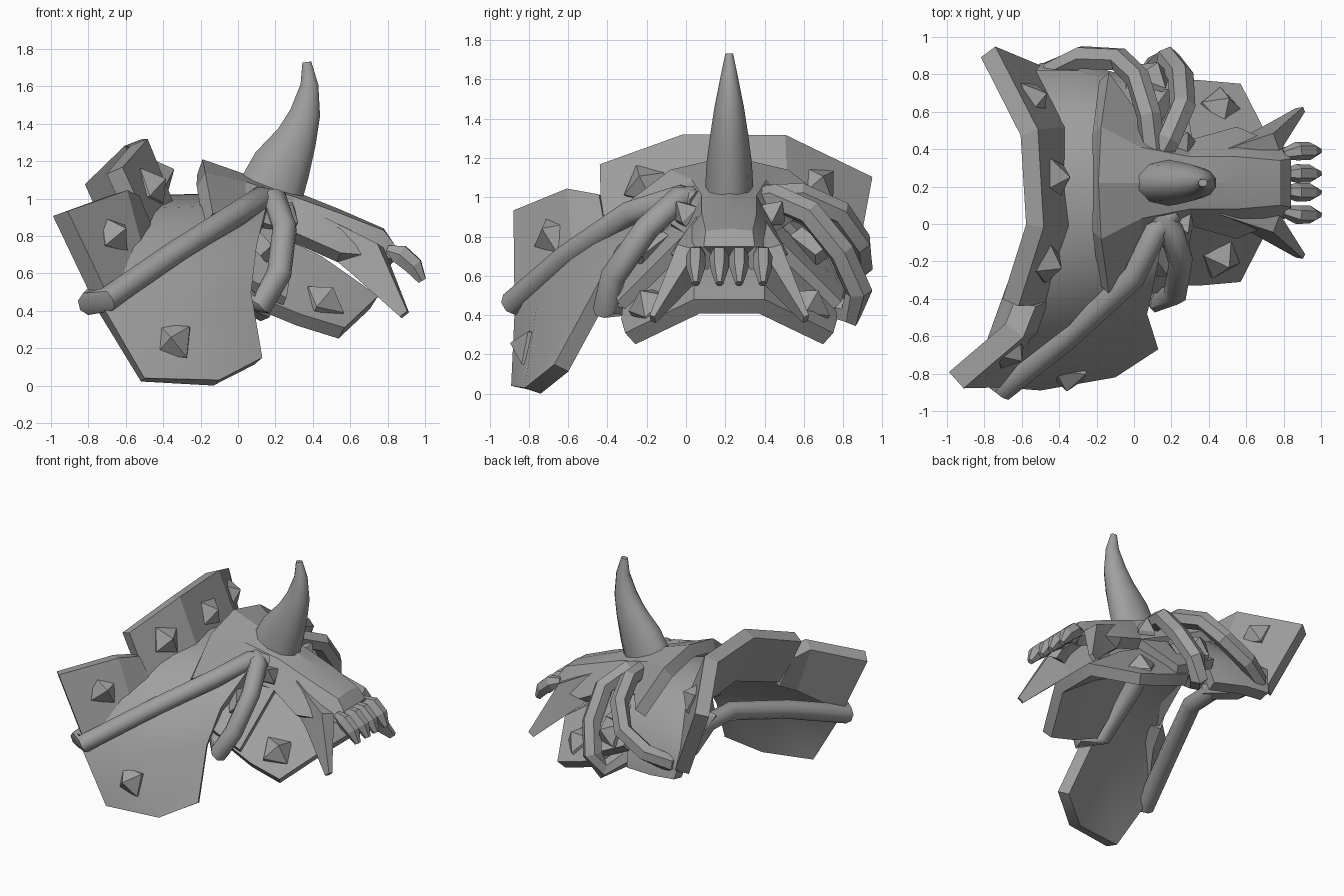
import bpy, bmesh, math
from mathutils import Vector

if "Cube" in bpy.data.objects:
    bpy.data.objects.remove(bpy.data.objects["Cube"])

MID = 0.22  # y of the skull's symmetry plane
grey = bpy.data.materials.new("dull_grey_metal")
grey.diffuse_color = (0.35, 0.35, 0.35, 1)
grey.use_nodes = True
grey.node_tree.nodes["Principled BSDF"].inputs["Base Color"].default_value = grey.diffuse_color


def finish(name, bm, thick=0, offset=-1, angle=30):
    """Turn a bmesh into an object, thicken it and shade it."""
    me = bpy.data.meshes.new(name)
    bm.to_mesh(me)
    bm.free()
    me.materials.append(grey)
    ob = bpy.data.objects.new(name, me)
    bpy.context.collection.objects.link(ob)
    bpy.ops.object.select_all(action='DESELECT')
    ob.select_set(True)
    bpy.context.view_layer.objects.active = ob
    if thick:
        m = ob.modifiers.new("thickness", 'SOLIDIFY')
        m.thickness, m.offset, m.use_even_offset = thick, offset, True
        bpy.ops.object.modifier_apply(modifier=m.name)
    bpy.ops.object.shade_smooth_by_angle(angle=math.radians(angle))
    return ob


def sheet(name, rows, thick, offset=-1, angle=30):
    """Plate lofted through rows of points, outer side up."""
    bm = bmesh.new()
    g = [[bm.verts.new(p) for p in r] for r in rows]
    for a, b in zip(g, g[1:]):
        for i in range(len(a) - 1):
            bm.faces.new((a[i], a[i + 1], b[i + 1], b[i]))
    bm.normal_update()
    if sum(f.normal.z * f.calc_area() for f in bm.faces) < 0:
        bmesh.ops.reverse_faces(bm, faces=bm.faces[:])
    return finish(name, bm, thick, offset, angle)


def tube(name, pts, radii, sides=8, angle=30, up=(0, 1, 0)):
    """Closed tube along a path; radii are (across, side) pairs."""
    bm = bmesh.new()
    pts = [Vector(p) for p in pts]
    rings, u = [], Vector(up)
    for i, p in enumerate(pts):
        d = (pts[min(i + 1, len(pts) - 1)] - pts[max(i - 1, 0)]).normalized()
        u = (u - d * u.dot(d)).normalized()
        v = d.cross(u)
        a, b = radii[i]
        ring = []
        for k in range(sides):
            t = 2 * math.pi * (k + 0.5) / sides
            ring.append(bm.verts.new(p + v * a * math.cos(t) + u * b * math.sin(t)))
        rings.append(ring)
    for r, s in zip(rings, rings[1:]):
        for k in range(sides):
            n = (k + 1) % sides
            bm.faces.new((r[k], r[n], s[n], s[k]))
    bm.faces.new(rings[0])
    bm.faces.new(rings[-1])
    bmesh.ops.recalc_face_normals(bm, faces=bm.faces[:])
    return finish(name, bm, angle=angle)


def spike(name, pos, normal, size=0.12, height=0.085):
    """Four-sided stud, sunk a little into its plate."""
    n = Vector(normal).normalized()
    p = Vector(pos)
    tube(name, [p - n * 0.03, p, p + n * height],
         [(size, size), (size, size), (0.004, 0.004)], 4, 10, (0.1, 0.2, 1))


def flip(p):
    return (p[0], 2 * MID - p[1], p[2])


def arched(name, half, thick):
    """Plate mirrored across the skull's symmetry plane."""
    sheet(name, half + [[flip(p) for p in r] for r in reversed(half)], thick, angle=10)


# Shoulder shell arching from the long front flap to the back
sheet("shoulder_shell", [
    [(-.50, -.89, .04), (-.10, -.82, .03), (.13, -.67, .15)],
    [(-.75, -.87, .47), (-.30, -.76, .45), (.07, -.48, .50)],
    [(-.60, -.60, .78), (-.25, -.52, .77), (.10, -.35, .75)],
    [(-.42, -.25, .95), (-.15, -.20, .96), (.15, -.10, .95)],
    [(-.37, .20, 1.02), (-.10, .20, 1.03), (.20, .20, 1.03)],
    [(-.42, .55, .95), (-.15, .55, .95), (.12, .50, .90)],
    [(-.55, .82, .72), (-.30, .82, .68), (-.02, .75, .65)],
    [(-.50, .86, .50), (-.30, .86, .48), (-.06, .80, .45)]], .09, angle=40)

# Collar: long bent back plate and a smaller front plate
sheet("collar_back", [
    [(-.78, .92, 1.09), (-.54, .82, .55)],
    [(-.56, .49, 1.30), (-.40, .50, .90)],
    [(-.53, -.01, 1.30), (-.38, .00, .93)],
    [(-.66, -.42, 1.15), (-.50, -.41, .80)]], .10, 0, 10)
sheet("collar_front", [
    [(-.95, -.835, .92), (-.74, -.83, .48)],
    [(-.64, -.57, 1.03), (-.55, -.54, .70)],
    [(-.58, -.42, 1.00), (-.49, -.38, .78)]], .12, 0, 10)

# Two plates overlapping below the skull
arched("jaw_plate", [[(.14, -.32, .46), (.34, -.33, .38), (.57, -.31, .31)],
                     [(.10, .04, .86), (.45, .04, .69), (.75, .04, .48)]], .085)
arched("middle_plate", [[(-.04, -.38, .62), (.12, -.37, .54), (.26, -.35, .47)],
                        [(-.04, .04, .96), (.14, .04, .93), (.32, .04, .86)]], .07)

# Skull cap: cross-sections as (x, [(half width, z), ...]), the rear edge bows back
rows = []
for x, bow, prof in [(-.19, .16, [(0, 1.21), (.30, 1.14), (.59, .92)]),
                     (.04, 0, [(0, 1.13), (.19, 1.09), (.35, .90)]),
                     (.30, 0, [(0, 1.04), (.14, 1.01), (.23, .82)]),
                     (.55, 0, [(0, .94), (.14, .92), (.30, .71)]),
                     (.78, 0, [(0, .84), (.12, .83), (.20, .69)]),
                     (.84, 0, [(0, .75), (.13, .75), (.18, .67)])]:
    left = [(x + bow * d * d, MID - d, z) for d, z in prof]
    rows.append(left[:0:-1] + [flip(p) for p in left])
sheet("skull_cap", rows, .09, angle=15)

# Horn on the forehead
tube("horn", [(.16, MID, 1.00), (.235, MID, 1.18), (.315, MID, 1.33), (.36, MID, 1.46),
              (.382, MID, 1.61), (.368, MID, 1.73)],
     [(.19, .125), (.165, .115), (.115, .095), (.085, .075), (.05, .045), (.025, .02)], 10, 50)

# Tusks, eye blocks and spikes on both sides
for side, f, s in (("front", lambda p: p, 1), ("rear", flip, -1)):
    tube("tusk_" + side, [f((.44, .11, .83)), f((.69, .01, .67)), f((.89, -.17, .38))],
         [(.10, .09), (.15, .075), (.035, .02)], 4, 10)
    tube("eye_block_" + side, [f((.08, -.12, .80)), f((.17, -.25, .70))],
         [(.06, .06), (.06, .06)], 4, 10)
    spike("jaw_spike_" + side, f((.47, -.19, .46)), (.45, -.5 * s, .75))
    spike("cheek_spike_" + side, f((.26, .00, .92)), (.3, -.5 * s, .6), .08, .08)

# Row of blunt teeth
for i, y in enumerate((.05, .17, .27, .39)):
    tube(f"tooth_{i + 1}", [(.80, MID + (y - MID) * .9, .72), (.87, y, .70), (.94, y, .64), (.985, y, .56)],
         [(.035, .03), (.06, .05), (.055, .048), (.025, .02)], 6, 10)

# Spikes on the collar and shell
for i, (p, n) in enumerate([
        ((-.35, -.81, .24), (-.1, -.95, .2)), ((-.66, -.68, .81), (.7, -.6, .35)),
        ((-.46, -.21, 1.07), (.8, -.3, .4)), ((-.42, .25, 1.12), (.85, 0, .4)),
        ((-.54, .67, 1.07), (.8, .3, .4)), ((.10, .79, .68), (.3, .8, .4))]):
    spike(f"plate_spike_{i + 1}", p, n)

# Straps wrapping over the shell and back underneath
for name, r, sides, pts in [
        ("strap_front_long", .067, 8, [(.20, .06, .97), (.12, -.03, 1.0), (.00, -.28, .92), (-.35, -.60, .70),
                                       (-.70, -.88, .46), (-.79, -.82, .44), (-.62, -.35, .61),
                                       (-.44, .10, .72), (-.42, .50, .72)]),
        ("strap_front_short", .067, 8, [(.12, .05, .99), (.20, -.04, .99), (.25, -.20, .84), (.22, -.37, .60),
                                        (.13, -.41, .44), (.04, -.30, .46), (.05, .05, .70), (.08, .25, .86)]),
        ("strap_rear_short", .07, 6, [(.13, .36, .98), (.18, .45, 1.0), (.26, .63, .92), (.25, .79, .72),
                                      (.18, .88, .52), (.12, .84, .41), (.04, .72, .46), (.05, .40, .70),
                                      (.08, .2, .86)]),
        ("strap_rear_long", .067, 6, [(.10, .40, 1.0), (.08, .58, 1.01), (.02, .78, .92), (-.08, .88, .77),
                                      (-.28, .89, .66), (-.43, .83, .60), (-.45, .60, .62), (-.42, .30, .74)])]:
    tube(name, pts, [(r, r)] * len(pts), sides, 50 if sides == 8 else 20, (.3, .2, 1))
